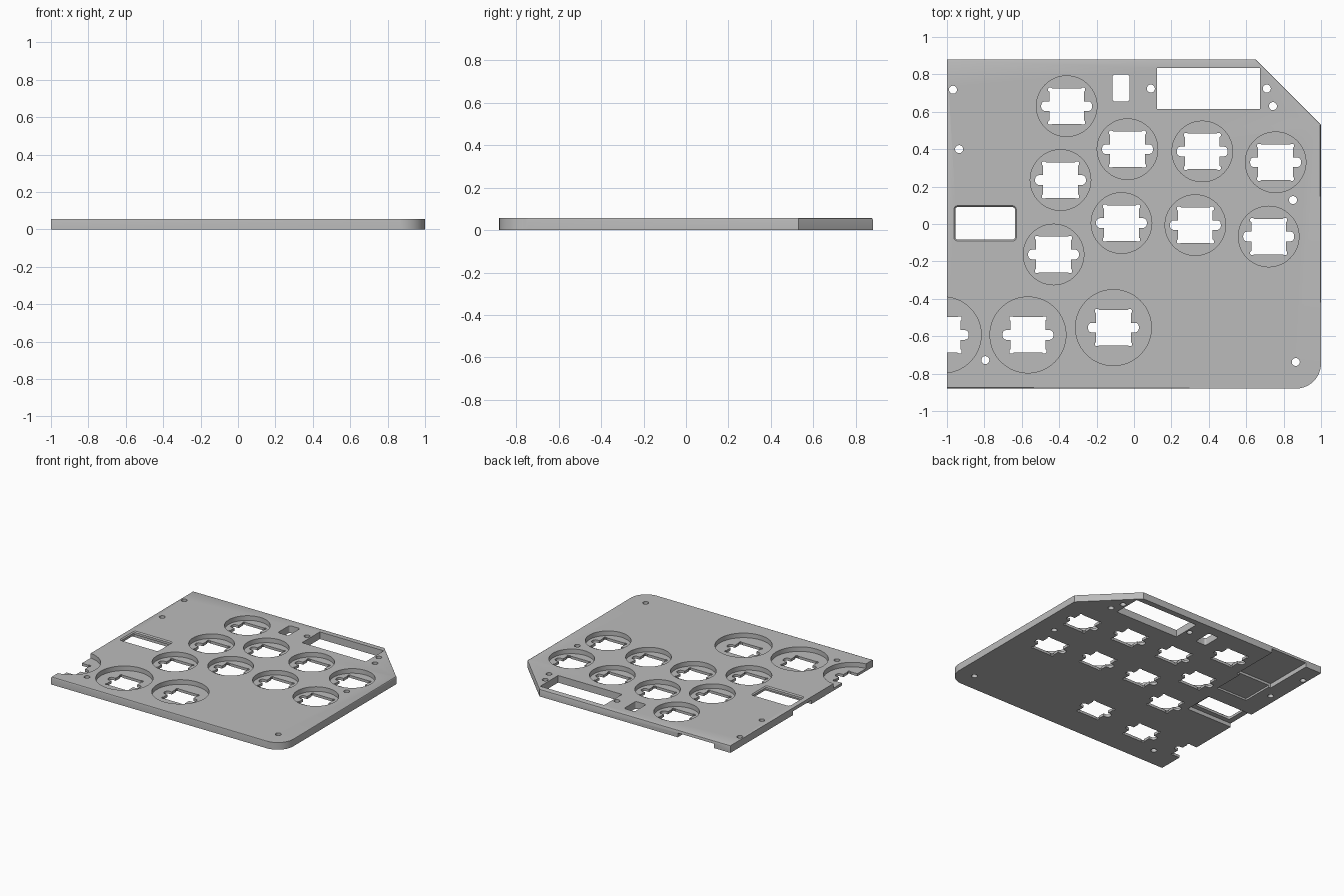
import bpy, bmesh, math

if "Cube" in bpy.data.objects:
    bpy.data.objects.remove(bpy.data.objects["Cube"])

T = 0.056          # plate thickness
FLOOR = 0.02       # floor left under each button well

grey = bpy.data.materials.new("panel grey")
grey.diffuse_color = (0.5, 0.5, 0.5, 1)
grey.use_nodes = True
grey.node_tree.nodes["Principled BSDF"].inputs["Base Color"].default_value = grey.diffuse_color


def circle(x, y, r, n=64):
    return [(x + r * math.cos(2 * math.pi * i / n), y + r * math.sin(2 * math.pi * i / n)) for i in range(n)]


def rounded_rect(x0, x1, y0, y1, r=0.0, n=5):
    if r == 0:
        return [(x0, y0), (x1, y0), (x1, y1), (x0, y1)]
    pts = []
    for k, (cx, cy) in enumerate([(x1 - r, y1 - r), (x0 + r, y1 - r), (x0 + r, y0 + r), (x1 - r, y0 + r)]):
        for i in range(n + 1):
            a = math.pi / 2 * (k + i / n)
            pts.append((cx + r * math.cos(a), cy + r * math.sin(a)))
    return pts


def switch_outline(x, y):
    # one quadrant: rounded side tab, then relieved square corner
    q = [(0.136, 0.006), (0.133, 0.016), (0.126, 0.023), (0.117, 0.026), (0.093, 0.026),
         (0.093, 0.077), (0.099, 0.082), (0.099, 0.094), (0.094, 0.099), (0.082, 0.099), (0.077, 0.095)]
    m = [(-a, b) for a, b in reversed(q)]
    top = q + m
    return [(x + a, y + b) for a, b in top + [(-a, -b) for a, b in top]]


def add_prism(bm, low, z0, z1, high=None):
    high = high or low
    a = [bm.verts.new((x, y, z0)) for x, y in low]
    b = [bm.verts.new((x, y, z1)) for x, y in high]
    bm.faces.new(a[::-1])
    bm.faces.new(b)
    for i in range(len(a)):
        j = (i + 1) % len(a)
        bm.faces.new((a[i], a[j], b[j], b[i]))


def make(name, bm):
    bmesh.ops.recalc_face_normals(bm, faces=bm.faces[:])
    me = bpy.data.meshes.new(name)
    bm.to_mesh(me)
    bm.free()
    me.materials.append(grey)
    ob = bpy.data.objects.new(name, me)
    bpy.context.collection.objects.link(ob)
    return ob


def cut(target, outlines, z0, z1, highs=None):
    bm = bmesh.new()
    for i, o in enumerate(outlines):
        add_prism(bm, o, z0, z1, highs[i] if highs else None)
    cutter = make("cutter", bm)
    cutter.hide_render = True
    bpy.context.view_layer.objects.active = target
    mod = target.modifiers.new("cut", 'BOOLEAN')
    mod.operation = 'DIFFERENCE'
    mod.solver = 'EXACT'
    mod.object = cutter
    bpy.ops.object.modifier_apply(modifier=mod.name)
    bpy.data.objects.remove(cutter)


# panel body: clipped back corner, rounded front corner, eased top edge
R = 0.135
outline = [(-1, 0.88), (-1, -0.88)]
outline += [(1 - R + R * math.sin(math.pi / 2 * i / 16), -0.88 + R - R * math.cos(math.pi / 2 * i / 16)) for i in range(17)]
outline += [(1, 0.53), (0.65, 0.88)]
bm = bmesh.new()
add_prism(bm, outline, 0, T)
rim = [e for e in bm.edges
       if all(v.co.z > T - 1e-4 for v in e.verts) and not all(v.co.x < -0.999 for v in e.verts)]
bmesh.ops.bevel(bm, geom=rim, offset=0.006, segments=2, profile=0.5, affect='EDGES')
panel = make("control_panel", bm)

# button wells and the switch cutouts in their floors
small = [(-0.36, 0.63), (-0.035, 0.40), (0.365, 0.388), (0.757, 0.33), (-0.393, 0.235),
         (-0.067, 0.005), (0.328, -0.006), (0.72, -0.067), (-0.43, -0.163)]
large = [(-1.02, -0.593), (-0.567, -0.593), (-0.11, -0.554)]
cut(panel, [circle(x, y, 0.162) for x, y in small] + [circle(x, y, 0.203, 80) for x, y in large], FLOOR, 0.1)
cut(panel, [switch_outline(x, y) for x, y in small + large], -0.05, 0.1)

# underside recesses: cable channel, connector pocket, window pocket
cut(panel, [rounded_rect(-0.86, -0.545, 0.49, 0.95)], -0.05, 0.034)
cut(panel, [rounded_rect(-0.84, -0.572, 0.24, 0.52)], -0.05, 0.015)
cut(panel, [rounded_rect(-1.05, -0.6, -0.12, 0.11)], -0.05, 0.03)

# display opening, small slot, side window
cut(panel, [rounded_rect(0.123, 0.675, 0.615, 0.835),
            rounded_rect(-0.115, -0.024, 0.655, 0.80, 0.015),
            rounded_rect(-0.955, -0.637, -0.083, 0.09, 0.012)], -0.05, 0.1)
# eased lip of the side window
cut(panel, [rounded_rect(-0.955, -0.637, -0.083, 0.09, 0.012)], T - 0.008, T + 0.004,
    [rounded_rect(-0.967, -0.625, -0.095, 0.102, 0.024)])

# screw holes
screws = [(-0.968, 0.718), (-0.935, 0.40), (-0.795, -0.728), (0.865, -0.738),
          (0.85, 0.128), (0.71, 0.724), (0.743, 0.63), (0.09, 0.724)]
cut(panel, [circle(x, y, 0.0215, 24) for x, y in screws], -0.05, 0.1)

bpy.ops.object.select_all(action='DESELECT')
panel.select_set(True)
bpy.context.view_layer.objects.active = panel
bpy.ops.object.shade_smooth_by_angle(angle=math.radians(30))
